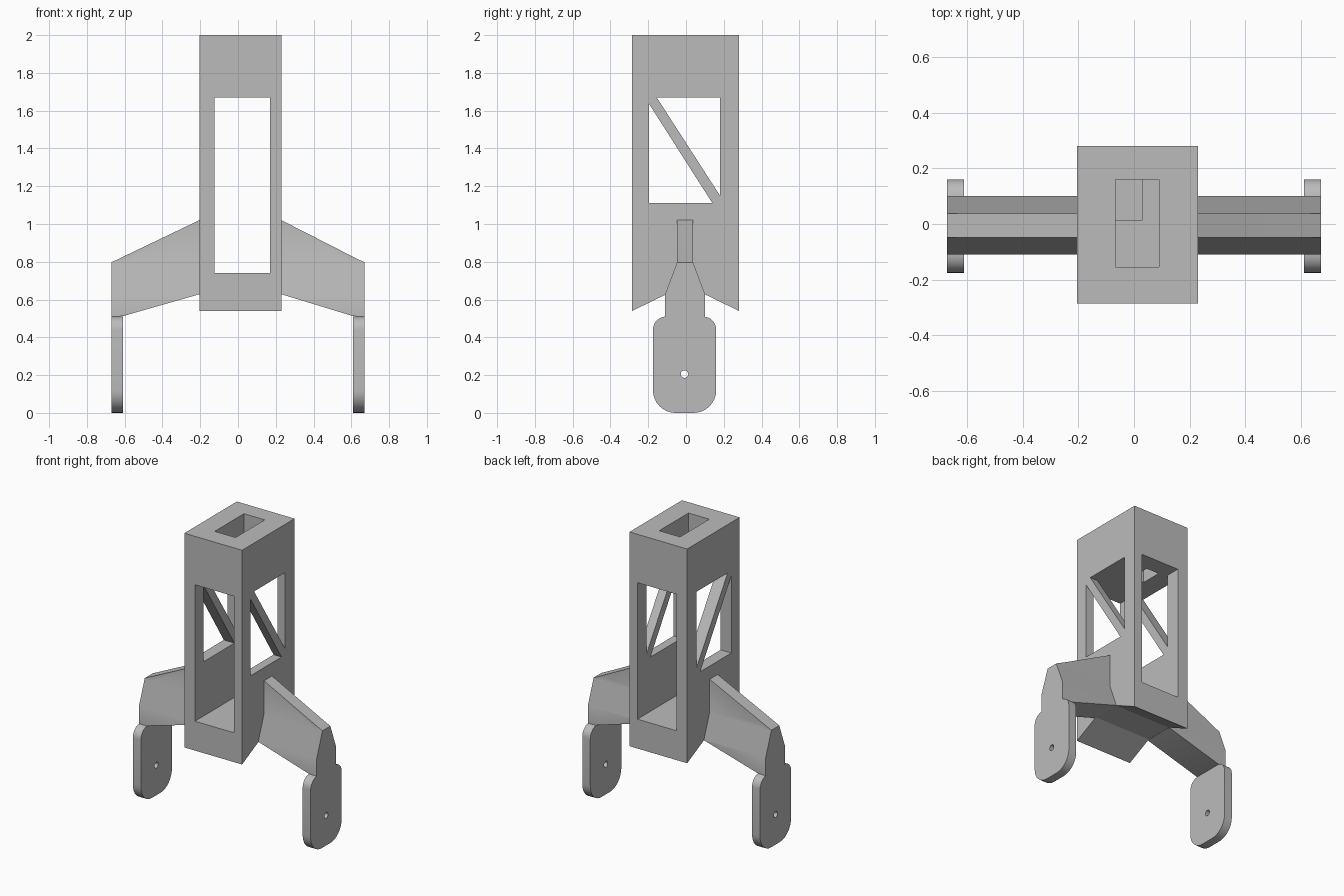
import bpy, bmesh, math

cube = bpy.data.objects.get("Cube")
if cube:
    bpy.data.objects.remove(cube, do_unlink=True)

GREY = (0.5, 0.5, 0.5, 1)
mat = bpy.data.materials.new("plain grey")
mat.use_nodes = True
mat.diffuse_color = GREY
mat.node_tree.nodes["Principled BSDF"].inputs["Base Color"].default_value = GREY


def loft(name, sections):
    """Skin equal-length rings of points and cap both ends."""
    bm = bmesh.new()
    rings = [[bm.verts.new(p) for p in s] for s in sections]
    n = len(rings[0])
    for a, b in zip(rings, rings[1:]):
        for i in range(n):
            j = (i + 1) % n
            bm.faces.new((a[i], a[j], b[j], b[i]))
    bm.faces.new(rings[0][::-1])
    bm.faces.new(rings[-1])
    bmesh.ops.recalc_face_normals(bm, faces=bm.faces)
    mesh = bpy.data.meshes.new(name)
    bm.to_mesh(mesh)
    bm.free()
    mesh.materials.append(mat)
    ob = bpy.data.objects.new(name, mesh)
    bpy.context.collection.objects.link(ob)
    return ob


def prism(name, outline, x0, x1):
    """Extrude a (y, z) outline along x."""
    return loft(name, [[(x, y, z) for y, z in outline] for x in (x0, x1)])


def box(name, x, y, z):
    return prism(name, [(y[0], z[0]), (y[1], z[0]), (y[1], z[1]), (y[0], z[1])], *x)


def activate(ob):
    bpy.ops.object.select_all(action='DESELECT')
    ob.select_set(True)
    bpy.context.view_layer.objects.active = ob


def cut(ob, cutter):
    cutter.hide_render = True
    mod = ob.modifiers.new("cut", 'BOOLEAN')
    mod.operation = 'DIFFERENCE'
    mod.solver = 'EXACT'
    mod.object = cutter
    activate(ob)
    bpy.ops.object.modifier_apply(modifier=mod.name)
    bpy.data.objects.remove(cutter, do_unlink=True)


def smooth(ob):
    activate(ob)
    bpy.ops.object.shade_smooth_by_angle(angle=math.radians(30))


# Tower with a notched underside
LEFT, RIGHT = 0.23, -0.205
tower = prism("tower", [(-0.285, 0.54), (-0.1, 0.63), (0.095, 0.63), (0.28, 0.54),
                        (0.28, 2), (-0.285, 2)], RIGHT, LEFT)

# Tall opening through front and back
cut(tower, box("front_window_cutter", (-0.125, 0.17), (-0.5, 0.5), (0.74, 1.67)))

# Side openings, leaving a diagonal brace
cut(tower, prism("upper_window_cutter", [(-0.155, 1.67), (0.18, 1.67), (0.18, 1.15)], -0.5, 0.5))
cut(tower, prism("lower_window_cutter", [(-0.195, 1.635), (-0.195, 1.11), (0.14, 1.11)], -0.5, 0.5))

# Stepped socket in the top
cut(tower, box("socket_cutter", (-0.067, 0.09), (-0.155, 0.16), (1.8, 2.2)))
cut(tower, box("socket_hole_cutter", (-0.067, 0.03), (0.015, 0.16), (1.6, 1.9)))


def arm_section(x, bottom, top):
    half = [(0.105, bottom), (0.105, 0.63), (0.043, 0.795), (0.043, top)]
    ring = half + [(-y, z) for y, z in reversed(half)]
    return [(x, y - 0.005, z) for y, z in ring]


# Rounded foot outline: corner centre, radius, first angle
FOOT = []
for cy, cz, r, start in ((0.04, 0.12, 0.12, -90), (0.09, 0.44, 0.07, 0),
                         (-0.105, 0.44, 0.07, 90), (-0.055, 0.12, 0.12, 180)):
    for k in range(9):
        a = math.radians(start + k * 90 / 8)
        FOOT.append((cy + r * math.cos(a), cz + r * math.sin(a)))
AXLE = [(-0.008 + 0.02 * math.cos(k * math.tau / 24), 0.205 + 0.02 * math.sin(k * math.tau / 24))
        for k in range(24)]

# Arms and feet on both sides
for side, s, root in (("left", 1, LEFT), ("right", -1, RIGHT)):
    arm = loft(side + "_arm", [arm_section(root, 0.628, 1.02),
                               arm_section(s * 0.61, 0.512, 0.826),
                               arm_section(s * 0.67, 0.51, 0.797)])
    smooth(arm)
    foot = prism(side + "_foot", FOOT, s * 0.61, s * 0.67)
    cut(foot, prism("axle_cutter", AXLE, s * 0.5, s * 0.8))
    smooth(foot)
